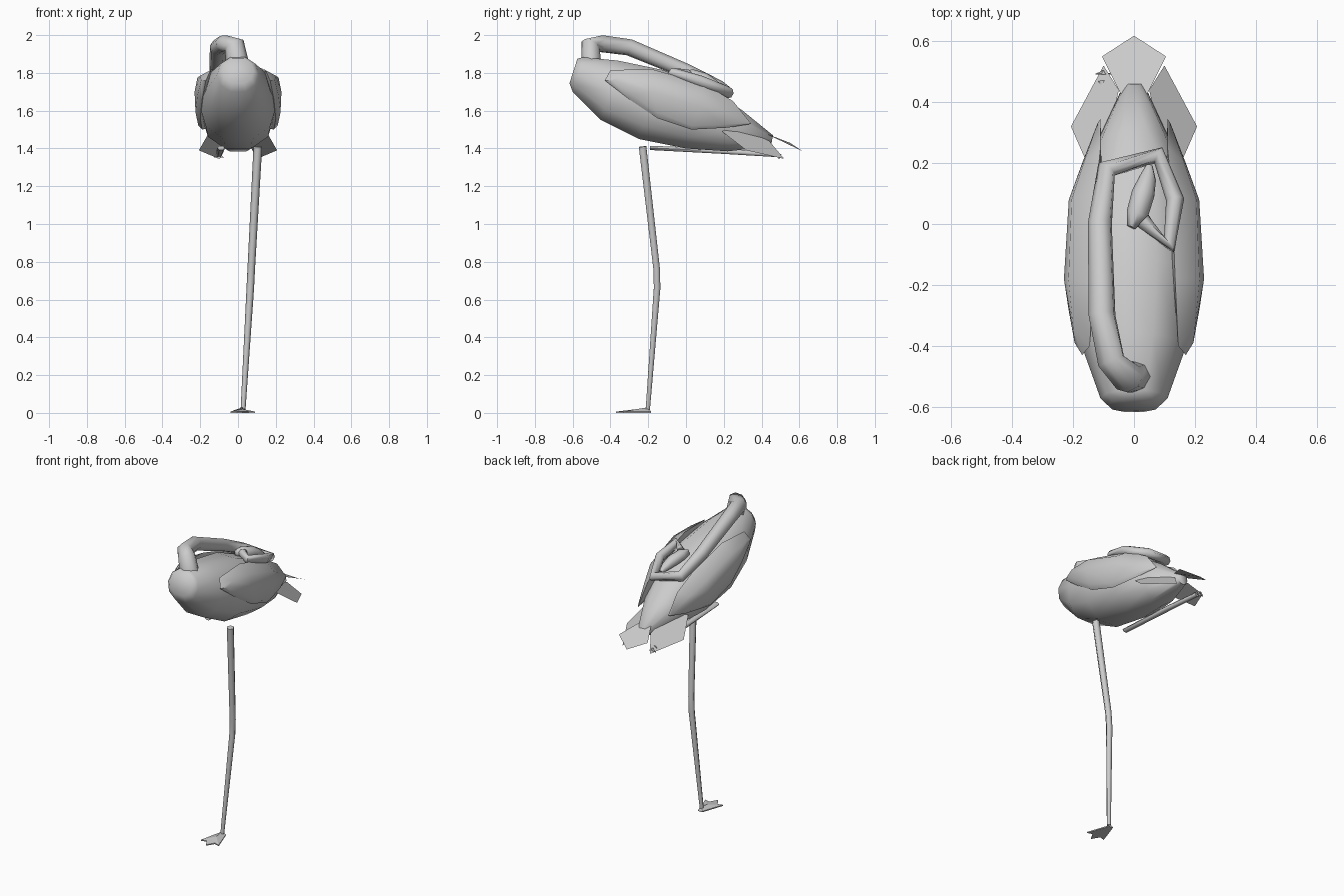
import bpy, bmesh, math
from mathutils import Vector

grey = bpy.data.materials.new("plumage grey")
grey.diffuse_color = (0.6, 0.6, 0.6, 1)


def make(name, verts, faces, smooth=40):
    me = bpy.data.meshes.new(name)
    me.from_pydata([tuple(v) for v in verts], [], faces)
    bm = bmesh.new()
    bm.from_mesh(me)
    bmesh.ops.recalc_face_normals(bm, faces=bm.faces)
    bm.to_mesh(me)
    bm.free()
    me.materials.append(grey)
    ob = bpy.data.objects.new(name, me)
    bpy.context.collection.objects.link(ob)
    bpy.ops.object.select_all(action='DESELECT')
    ob.select_set(True)
    bpy.context.view_layer.objects.active = ob
    if smooth:
        bpy.ops.object.shade_smooth_by_angle(angle=math.radians(smooth))
    return ob


def loft(name, rings, smooth=40):
    n = len(rings[0])
    faces = [(r * n + i, r * n + (i + 1) % n, (r + 1) * n + (i + 1) % n, (r + 1) * n + i)
             for r in range(len(rings) - 1) for i in range(n)]
    faces += [tuple(range(n)), tuple(range((len(rings) - 1) * n, len(rings) * n))]
    return make(name, [v for r in rings for v in r], faces, smooth)


def tube(name, path, sides=6, up=(0, 0, 1), smooth=70):
    # path points are (x, y, z, radius across, radius up)
    pts = [Vector(p[:3]) for p in path]
    rings, side = [], None
    for i, p in enumerate(pts):
        d = (pts[min(i + 1, len(pts) - 1)] - pts[max(i - 1, 0)]).normalized()
        s = d.cross(Vector(up))
        if side is not None:                      # carry the frame along
            s = side - d * side.dot(d)
        side = s.normalized()
        t = side.cross(d)
        rings.append([p + side * math.cos(a) * path[i][3] + t * math.sin(a) * path[i][4]
                      for a in (2 * math.pi * k / sides for k in range(sides))])
    return loft(name, rings, smooth)


# body: slanted ten-sided rings, flat above and below,
# given by top point, bottom point, half width
body = [(-.575, 1.875, -.617, 1.745, .085), (-.545, 1.883, -.60, 1.70, .11),
        (-.36, 1.865, -.45, 1.55, .17), (-.12, 1.815, -.25, 1.45, .205),
        (.12, 1.72, 0, 1.40, .19), (.30, 1.60, .22, 1.385, .125),
        (.46, 1.47, .45, 1.41, .035)]
rings = []
for ty, tz, by, bz, w in body:
    ring = []
    for k in range(10):
        c, s = math.cos(math.pi * k / 5), math.sin(math.pi * k / 5) / .951
        ring.append((w * math.copysign(abs(c) ** .85, c), (ty + by) / 2 + (ty - by) / 2 * s,
                     (tz + bz) / 2 + (tz - bz) / 2 * s))
    rings.append(ring)
loft("body", rings, 70)

# wings: outer rim, raised ridge panel, mirrored
rim = [(.17, -.43, 1.76), (.145, -.40, 1.815), (.135, -.18, 1.82), (.125, .10, 1.74),
       (.11, .25, 1.65), (.11, .345, 1.53), (.15, .22, 1.51), (.19, .03, 1.50),
       (.2, -.15, 1.56), (.19, -.30, 1.66)]
panel = [(.195, -.39, 1.76), (.2, -.34, 1.785), (.215, -.18, 1.775), (.205, .08, 1.69),
         (.165, .20, 1.62), (.12, .33, 1.535), (.17, .20, 1.525), (.21, .03, 1.52),
         (.225, -.15, 1.59), (.215, -.28, 1.68)]
for s, side in ((1, "right"), (-1, "left")):
    vs = [(s * x, y, z) for x, y, z in rim + panel]
    vs += [(s * .23, -.18, 1.70), (s * .214, .08, 1.62), (s * .10, 0, 1.65)]
    fs = []
    for i in range(10):
        j = (i + 1) % 10
        fs.append((i, j, 10 + j, 10 + i))
        fs.append((j, i, 22))
    fs += [(10, 11, 20), (11, 12, 20), (12, 13, 21, 20), (13, 14, 21), (14, 15, 21),
           (15, 16, 21), (16, 17, 21), (17, 18, 20, 21), (18, 19, 20), (19, 10, 20)]
    make(side + "_wing", vs, fs, 50)
    # side tail feather
    make(side + "_tail_feather",
         [(s * .15, .19, 1.49), (s * .207, .32, 1.39), (s * .10, .52, 1.345),
          (s * .05, .44, 1.44), (s * .09, .26, 1.52)], [(0, 4, 3, 2, 1)], 0)

# middle tail feather
make("middle_tail_feather", [(-.04, .42, 1.48), (.04, .42, 1.48), (.105, .55, 1.43),
                             (0, .618, 1.385), (-.105, .55, 1.43)],
     [(0, 1, 2, 3, 4)], 0)

# neck: rises at the chest, runs back on the left and coils round to the right
tube("neck", [(0, -.50, 1.82, .065, .055), (-.02, -.505, 1.95, .055, .05),
              (-.075, -.45, 1.955, .048, .046), (-.105, -.30, 1.935, .045, .045),
              (-.112, 0, 1.81, .04, .04), (-.09, .18, 1.725, .034, .034),
              (.08, .225, 1.695, .03, .03), (.135, .08, 1.755, .03, .03),
              (.115, -.07, 1.80, .028, .028), (.03, .01, 1.79, .028, .028)],
     8, (0, 1, 0))

# head and bill tucked inside the coil
tube("head", [(-.01, -.01, 1.79, .015, .02), (.01, .03, 1.785, .036, .035),
              (.03, .10, 1.765, .038, .035), (.045, .15, 1.74, .028, .025),
              (.05, .19, 1.72, .012, .012)], 8)

# standing leg
tube("standing_leg", [(.105, -.23, 1.41, .023, .023), (.07, -.155, .76, .02, .02),
                      (.065, -.153, .66, .02, .02), (.027, -.202, .02, .013, .013)],
     6, (0, 1, 0))


# webbed foot: ankle ridge with three toes, thin at the edge
def foot(name, place):
    edge = [(-.015, .015), (.015, .015), (.065, -.13), (.03, -.12),
            (0, -.17), (-.03, -.12), (-.065, -.13)]
    vs = [(x, y, z) for z in (0, .007) for x, y in edge] + [(0, 0, .03), (0, -.06, .02)]
    fs = [tuple(range(7))]
    fs += [(i, (i + 1) % 7, 7 + (i + 1) % 7, 7 + i) for i in range(7)]
    fs += [(7, 8, 14), (8, 9, 15, 14), (9, 10, 15), (10, 11, 15), (11, 12, 15),
           (12, 13, 15), (13, 7, 14, 15)]
    make(name, [place(*v) for v in vs], fs, 30)


foot("standing_foot", lambda x, y, z: (x + .025, y - .2, z))

# folded leg lies back under the belly, its foot closed at the end
tube("folded_leg", [(-.09, -.19, 1.403, .02, .013), (-.095, .2, 1.385, .02, .016),
                    (-.10, .47, 1.367, .016, .014)])
foot("folded_foot", lambda x, y, z: (-.10 + x * .4, .49 + z * .5, 1.37 + y * .15))
